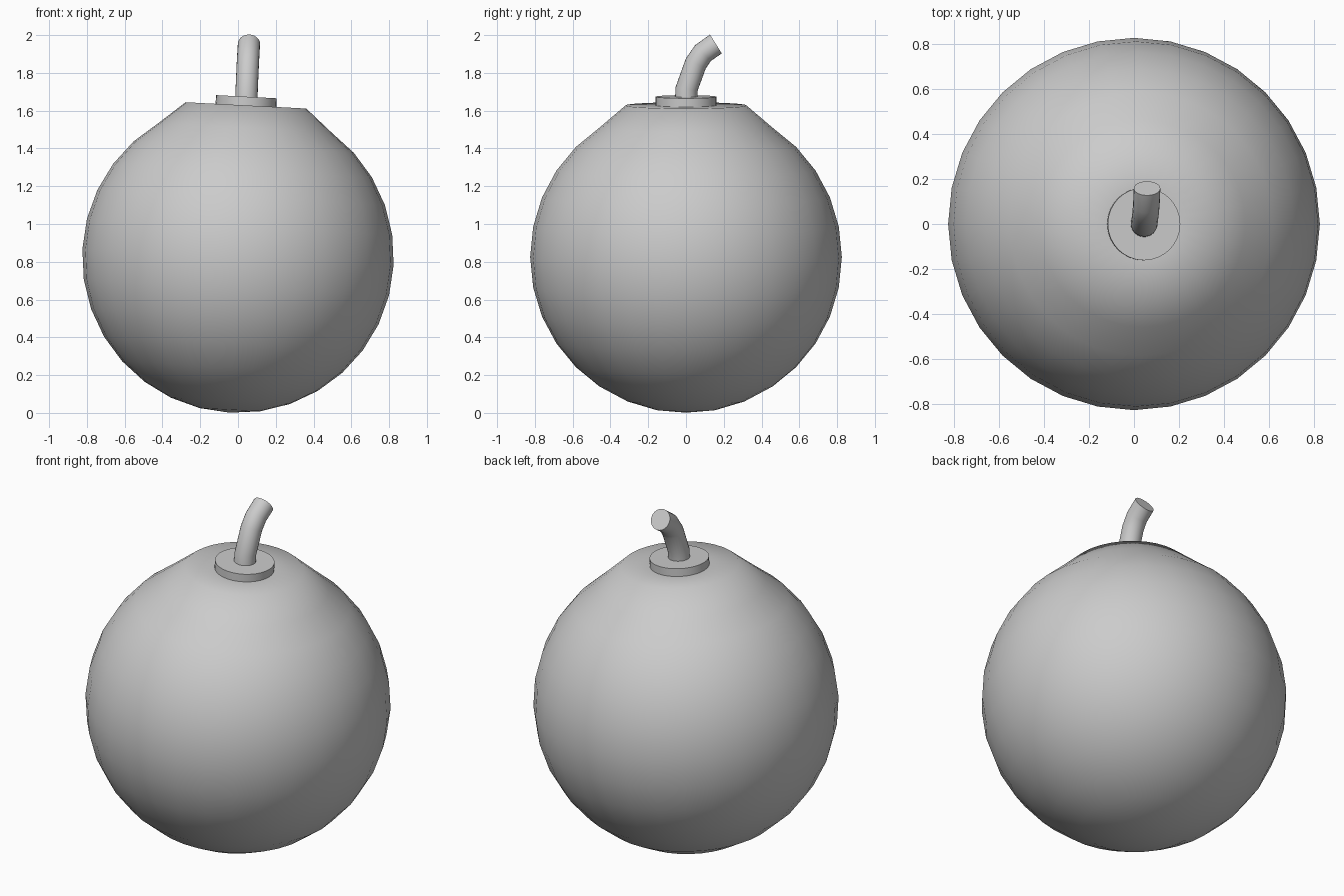
import bpy, bmesh
from math import sin, cos, pi, radians
from mathutils import Vector, Matrix

if "Cube" in bpy.data.objects:
    bpy.data.objects.remove(bpy.data.objects["Cube"])

R = 0.825
SIDES = 32
# whole bomb leans slightly toward +x, about the ball centre
LEAN = Matrix.Translation((0, 0, R)) @ Matrix.Rotation(radians(3.0), 4, 'Y')


def loft(name, rings, sides, sharp=30):
    """Skin a list of (matrix, radius) circles and cap both ends."""
    bm = bmesh.new()
    loops = []
    for mat, r in rings:
        loops.append([bm.verts.new(mat @ Vector((r * cos(2 * pi * i / sides),
                                                 r * sin(2 * pi * i / sides), 0)))
                      for i in range(sides)])
    for a, b in zip(loops, loops[1:]):
        for i in range(sides):
            j = (i + 1) % sides
            bm.faces.new((a[i], a[j], b[j], b[i]))
    bm.faces.new(loops[0][::-1])
    bm.faces.new(loops[-1])
    bmesh.ops.remove_doubles(bm, verts=bm.verts[:], dist=1e-5)
    bmesh.ops.recalc_face_normals(bm, faces=bm.faces[:])
    me = bpy.data.meshes.new(name)
    bm.to_mesh(me)
    bm.free()
    ob = bpy.data.objects.new(name, me)
    bpy.context.collection.objects.link(ob)
    bpy.ops.object.select_all(action='DESELECT')
    ob.select_set(True)
    bpy.context.view_layer.objects.active = ob
    bpy.ops.object.shade_smooth_by_angle(angle=radians(sharp))
    return ob


def level(z):
    return LEAN @ Matrix.Translation((0, 0, z))


# Ball: sphere rings from the bottom up, finished with a raised flat top
ball = [(level(-R * cos(pi * k / 16)), R * sin(pi * k / 16) + (1e-7 if k == 0 else 0))
        for k in range(0, 14)]
ball.append((level(0.804), 0.32))
# small inner rings keep the flat top shading soft
ball += [(level(0.804), 0.16), (level(0.804), 0.0)]
loft("ball", ball, SIDES, 60)

# Collar disc under the fuse
loft("collar", [(level(0.79), 0.161), (level(0.85), 0.161)], SIDES)

# Fuse: (x, y, z, bend angle toward +y)
path = [(0.044, 0.0, 1.64, 0), (0.046, 0.003, 1.715, 10), (0.052, 0.052, 1.85, 27),
        (0.055, 0.09, 1.905, 45), (0.058, 0.158, 1.953, 58)]
fuse = [(Matrix.Translation((x, y, z)) @ Matrix.Rotation(-radians(a), 4, 'X'), 0.059)
        for x, y, z, a in path]
loft("fuse", fuse, 24, 35)
